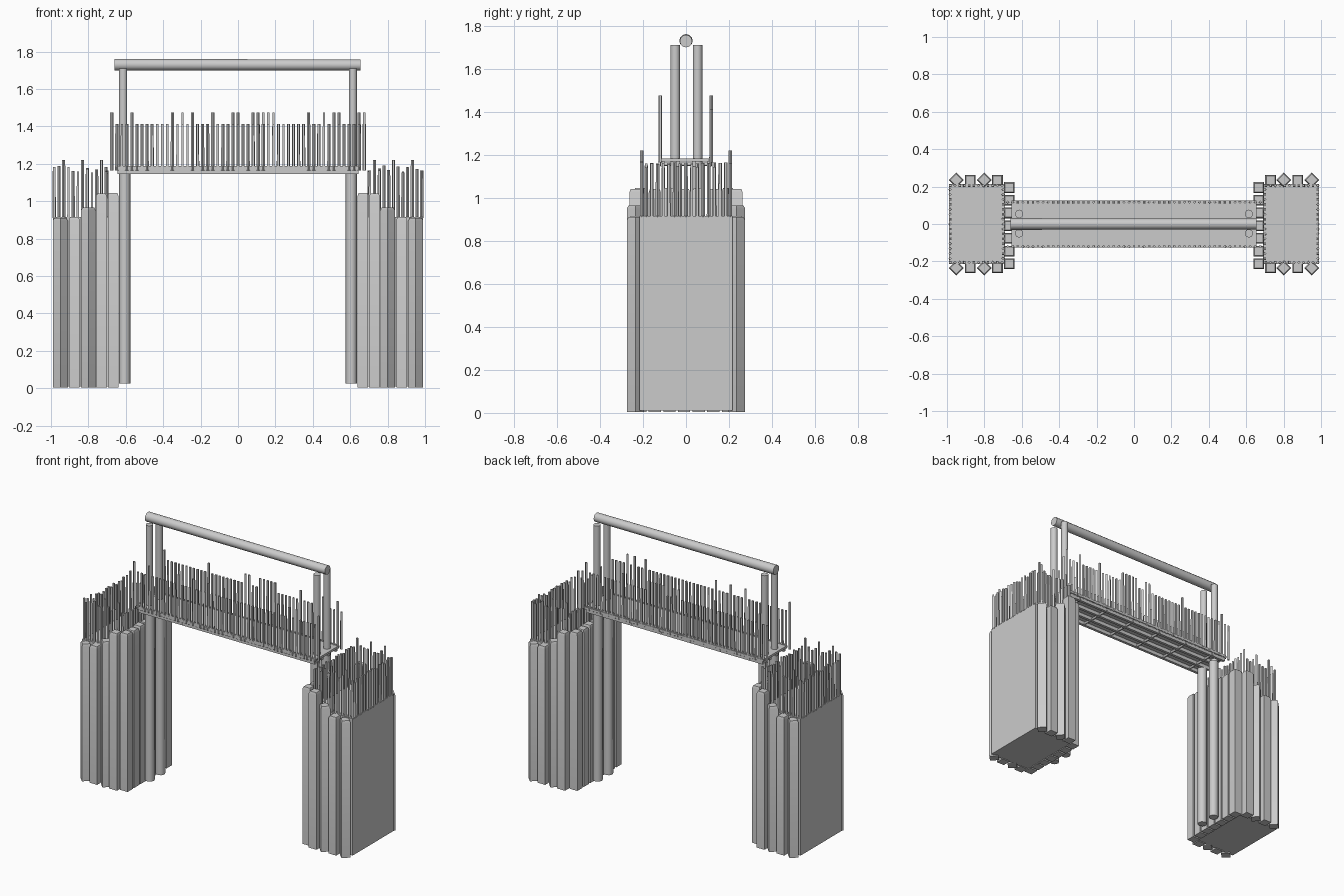
import bpy, bmesh, math, random
from mathutils import Matrix, Vector

if "Cube" in bpy.data.objects:
    bpy.data.objects.remove(bpy.data.objects["Cube"])

random.seed(4)


def finish(name, bm, smooth=None):
    bmesh.ops.recalc_face_normals(bm, faces=bm.faces)
    mesh = bpy.data.meshes.new(name)
    bm.to_mesh(mesh)
    bm.free()
    ob = bpy.data.objects.new(name, mesh)
    bpy.context.collection.objects.link(ob)
    if smooth:
        bpy.ops.object.select_all(action='DESELECT')
        ob.select_set(True)
        bpy.context.view_layer.objects.active = ob
        bpy.ops.object.shade_smooth_by_angle(angle=math.radians(smooth))
    return ob


def rod(bm, a, b, r1, r2=None, sides=8, turn=0.0):
    a, b = Vector(a), Vector(b)
    d = b - a
    m = (Matrix.Translation((a + b) / 2) @ d.to_track_quat('Z', 'Y').to_matrix().to_4x4()
         @ Matrix.Rotation(turn, 4, 'Z'))
    bmesh.ops.create_cone(bm, cap_ends=True, segments=sides, radius1=r1,
                          radius2=r1 if r2 is None else r2, depth=d.length, matrix=m)


def log(bm, x, y, z, turn):
    # four-sided log with a slightly chamfered top
    rings = []
    for h, r in ((0.005, 0.040), (z - 0.015, 0.040), (z, 0.032)):
        rings.append([bm.verts.new((x + r * math.cos(turn + k * math.pi / 2),
                                    y + r * math.sin(turn + k * math.pi / 2), h))
                      for k in range(4)])
    for lo, hi in zip(rings, rings[1:]):
        for k in range(4):
            bm.faces.new((lo[k], lo[(k + 1) % 4], hi[(k + 1) % 4], hi[k]))
    bm.faces.new(rings[0][::-1])
    bm.faces.new(rings[-1])


def box(bm, lo, hi):
    size = [h - l for l, h in zip(lo, hi)]
    mid = [(h + l) / 2 for l, h in zip(lo, hi)]
    bmesh.ops.create_cube(bm, size=1, matrix=Matrix.Translation(mid) @ Matrix.Diagonal((*size, 1)))


def picket(bm, x, y, z0, z1, r=0.009):
    rod(bm, (x, y, z0), (x, y, z1), r, r * 0.9, 4, random.choice((0, math.pi / 4)))


for s, side in ((-1, "left"), (1, "right")):
    # earth-filled abutment core
    bm = bmesh.new()
    xs = sorted((s * 0.69, s * 0.99))
    box(bm, (xs[0], -0.215, 0.01), (xs[1], 0.215, 0.915))
    finish(side + "_abutment_core", bm)

    # log cladding, stepping up towards the span
    bm = bmesh.new()
    for y in (-0.235, 0.235):
        for i, (x, z) in enumerate(((0.95, 0.91), (0.875, 0.915), (0.80, 0.965), (0.73, 1.04))):
            log(bm, s * x, y, z, (i % 2) * math.pi / 4)
    for i in range(7):
        log(bm, s * 0.668, -0.213 + i * 0.068, 1.045 - 0.005 * (i % 2), math.pi / 4)
    finish(side + "_cladding_logs", bm, 50)

    # picket fence around the abutment top
    bm = bmesh.new()
    def height(i):
        return 1.22 if i % 4 == 1 else 1.16 + random.uniform(-0.01, 0.03)
    for y in (-0.205, 0.205):
        for i in range(12):
            picket(bm, s * (0.705 + i * 0.0252), y, 0.91, height(i))
    for x in (0.70, 0.983):
        for i in range(15):
            picket(bm, s * x, -0.185 + i * 0.0264, 0.91, 1.155 + random.uniform(-0.015, 0.01))
    finish(side + "_abutment_fence", bm)

    # support posts below the deck and portal posts above
    bm = bmesh.new()
    for y in (-0.055, 0.055):
        rod(bm, (s * 0.606, y, 0.025), (s * 0.606, y, 1.15), 0.03, sides=8)
    finish(side + "_support_posts", bm, 50)
    bm = bmesh.new()
    for y in (-0.05, 0.054):
        rod(bm, (s * 0.614, y, 1.15), (s * 0.614, y, 1.71), 0.0225, sides=10)
    finish(side + "_portal_posts", bm, 50)

# deck
bm = bmesh.new()
box(bm, (-0.655, -0.125, 1.168), (0.655, 0.125, 1.182))
finish("deck", bm)

# beams and cross rods below the deck
bm = bmesh.new()
for y in (-0.11, -0.037, 0.037, 0.11):
    box(bm, (-0.645, y - 0.009, 1.145), (0.645, y + 0.009, 1.169))
finish("deck_beams", bm)
bm = bmesh.new()
for i in range(6):
    x = -0.545 + i * 0.216
    rod(bm, (x, -0.122, 1.156), (x, 0.122, 1.156), 0.008)
finish("deck_cross_rods", bm, 50)

# deck palisades
for y, name in ((-0.12, "front_palisade"), (0.117, "back_palisade")):
    bm = bmesh.new()
    for i in range(51):
        x = -0.675 + i * 0.027
        tall = random.random() < 0.24
        picket(bm, x, y, 1.165, 1.475 if tall else 1.412)
    # binding rail at the foot
    box(bm, (-0.65, y - 0.004, 1.18), (0.65, y + 0.004, 1.188))
    finish(name, bm)

# ridge pole over the portal posts
bm = bmesh.new()
rod(bm, (-0.66, 0, 1.73), (0.656, 0, 1.728), 0.031, 0.029, 12)
finish("ridge_pole", bm, 50)
